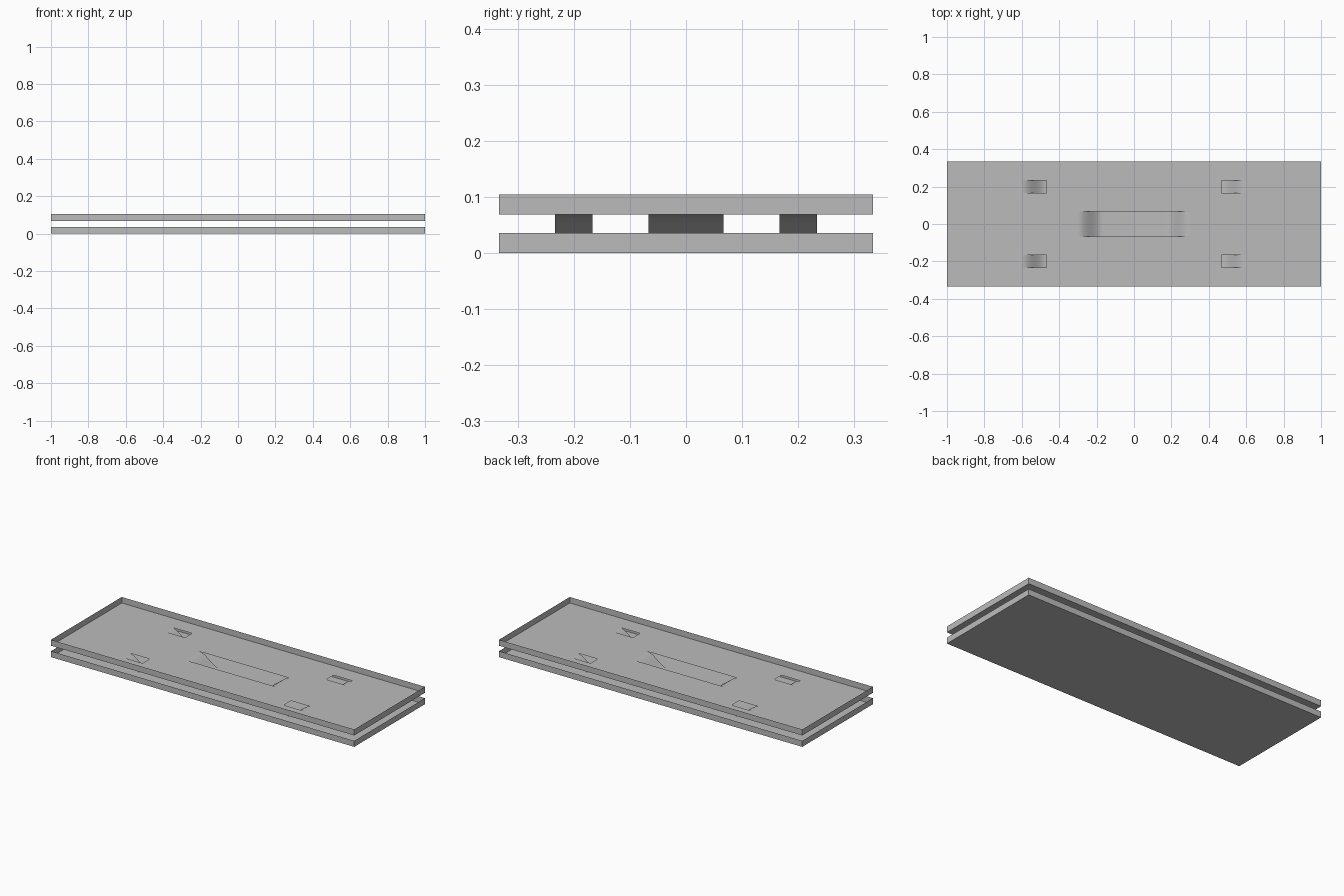
import bpy, bmesh, math

if "Cube" in bpy.data.objects:
    bpy.data.objects.remove(bpy.data.objects["Cube"])

HX, HY = 1.0, 1 / 3          # half length, half width
RIM = 0.0357                 # rim height
DECK = 0.068                 # height of the upper floor
U = 1 / 15                   # layout module

metal = bpy.data.materials.new("light_grey_metal")
metal.diffuse_color = (0.5, 0.5, 0.5, 1)
metal.use_nodes = True
metal.node_tree.nodes["Principled BSDF"].inputs["Base Color"].default_value = metal.diffuse_color


def finish(name, bm):
    bmesh.ops.remove_doubles(bm, verts=bm.verts, dist=1e-5)
    me = bpy.data.meshes.new(name)
    bm.to_mesh(me)
    bm.free()
    me.materials.append(metal)
    ob = bpy.data.objects.new(name, me)
    bpy.context.collection.objects.link(ob)
    return ob


def quad(bm, *pts):
    return bm.faces.new([bm.verts.new(p) for p in pts])


def tray(name, z, holes=()):
    """Thin sheet tray: floor with rectangular cut-outs and an upright rim."""
    bm = bmesh.new()
    xs = sorted({-HX, HX, *(v for h in holes for v in h[:2])})
    ys = sorted({-HY, HY, *(v for h in holes for v in h[2:])})
    for x0, x1 in zip(xs, xs[1:]):
        for y0, y1 in zip(ys, ys[1:]):
            cx, cy = (x0 + x1) / 2, (y0 + y1) / 2
            if any(h[0] < cx < h[1] and h[2] < cy < h[3] for h in holes):
                continue
            quad(bm, (x0, y0, z), (x1, y0, z), (x1, y1, z), (x0, y1, z))
    bmesh.ops.remove_doubles(bm, verts=bm.verts, dist=1e-5)
    # rim: raise only the outer boundary edges
    outer = [e for e in bm.edges if e.is_boundary and (
        all(abs(abs(v.co.x) - HX) < 1e-4 for v in e.verts) or
        all(abs(abs(v.co.y) - HY) < 1e-4 for v in e.verts))]
    up = bmesh.ops.extrude_edge_only(bm, edges=outer)["geom"]
    for v in up:
        if isinstance(v, bmesh.types.BMVert):
            v.co.z += RIM
    return finish(name, bm)


def s_curve(x_top, x_low, n=16):
    """Profile easing from the upper floor down to the lower floor."""
    low = 0.0008
    return [(x_top + (x_low - x_top) * i / n,
             low + (DECK - low) * (1 + math.cos(math.pi * i / n)) / 2)
            for i in range(n + 1)]


def ribbon(name, profile, y0, y1):
    bm = bmesh.new()
    for (xa, za), (xb, zb) in zip(profile, profile[1:]):
        quad(bm, (xa, y0, za), (xb, y0, zb), (xb, y1, zb), (xa, y1, za)).smooth = True
    return finish(name, bm)


# Trays: the upper one is pierced where the tongues are pressed down
holes = [(-4.5 * U, 4.5 * U, -U, U)]
for s in (-1, 1):
    for t in (-1, 1):
        a, b = sorted((s * 9 * U, s * 7 * U))
        c, d = sorted((t * 2.5 * U, t * 3.5 * U))
        holes.append((a, b, c, d))
tray("lower_tray", 0)
tray("upper_tray", DECK, holes)

# Central pressed bridge
left = s_curve(-4.5 * U, -2.5 * U)
ribbon("centre_bridge", left + [(-x, z) for x, z in reversed(left)], -U, U)

# Four corner tongues bent down to the lower tray
for s, sx in ((-1, "left"), (1, "right")):
    for t, sy in ((-1, "front"), (1, "back")):
        prof = s_curve(s * 9 * U, s * 7 * U)
        if s > 0:
            prof.reverse()
        ribbon(f"{sy}_{sx}_tongue", prof, *sorted((t * 2.5 * U, t * 3.5 * U)))
